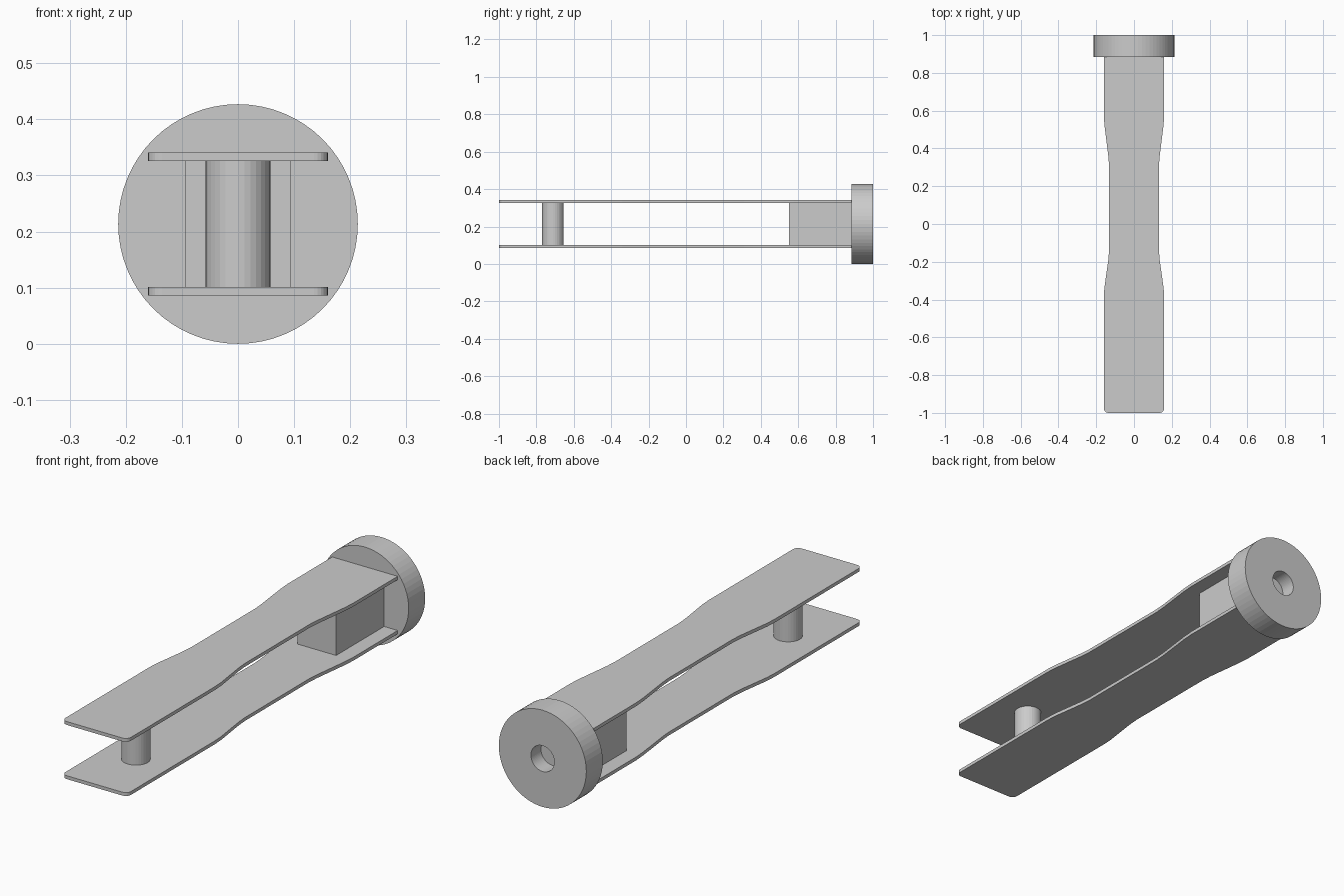
import bpy, bmesh, math
from mathutils import Vector

if "Cube" in bpy.data.objects:
    bpy.data.objects.remove(bpy.data.objects["Cube"])

CZ = 0.2135                    # height of the centre axis
PLATE_IN, PLATE_T = 0.112, 0.015


def finish(name, bm):
    bmesh.ops.recalc_face_normals(bm, faces=bm.faces[:])
    me = bpy.data.meshes.new(name)
    bm.to_mesh(me)
    bm.free()
    ob = bpy.data.objects.new(name, me)
    bpy.context.collection.objects.link(ob)
    return ob


def lathe(name, profile, centre, axis, steps):
    """Spin (radius, distance along axis) points around an axis."""
    axis = Vector(axis)
    bm = bmesh.new()
    vs = [bm.verts.new(Vector((r, 0, 0)) + axis * d) for r, d in profile]
    edges = [bm.edges.new(p) for p in zip(vs, vs[1:])]
    bmesh.ops.spin(bm, geom=vs + edges, cent=(0, 0, 0), axis=axis,
                   angle=math.tau, steps=steps)
    bmesh.ops.remove_doubles(bm, verts=bm.verts[:], dist=1e-5)
    ob = finish(name, bm)
    ob.location = centre
    return ob


def plate(name, z):
    """Waisted plate: right-hand outline mirrored to the left, then extruded."""
    r = 0.025
    right = [(0.16 - r + r * math.sin(a), -1 + r - r * math.cos(a))
             for a in (math.radians(15 * i) for i in range(7))]
    right += [(0.16, -0.39), (0.157, -0.34), (0.136, -0.19), (0.132, -0.14),
              (0.132, 0.31), (0.136, 0.36), (0.156, 0.52), (0.16, 0.575),
              (0.16, 0.89)]
    outline = right + [(-x, y) for x, y in reversed(right)]
    bm = bmesh.new()
    face = bm.faces.new([bm.verts.new((x, y, z)) for x, y in outline])
    ext = bmesh.ops.extrude_face_region(bm, geom=[face])
    top = [v for v in ext["geom"] if isinstance(v, bmesh.types.BMVert)]
    bmesh.ops.translate(bm, verts=top, vec=(0, 0, PLATE_T))
    return finish(name, bm)


# Two matching plates
plate("lower_plate", CZ - PLATE_IN - PLATE_T)
plate("upper_plate", CZ + PLATE_IN)

# Round end cap with a blind hole in its back face
lathe("end_cap",
      [(0, 0), (0.2135, 0), (0.2135, 0.115), (0.057, 0.115), (0.057, 0.045), (0, 0.045)],
      (0, 0.885, CZ), (0, 1, 0), 64)

# Cross pin joining the plates
lathe("cross_pin",
      [(0, -PLATE_IN), (0.058, -PLATE_IN), (0.058, PLATE_IN), (0, PLATE_IN)],
      (0, -0.712, CZ), (0, 0, 1), 32)

# Spacer block between the plates
bm = bmesh.new()
bmesh.ops.create_cube(bm, size=1)
bmesh.ops.scale(bm, verts=bm.verts[:], vec=(0.188, 0.336, 2 * PLATE_IN))
block = finish("spacer_block", bm)
block.location = (0, 0.718, CZ)
